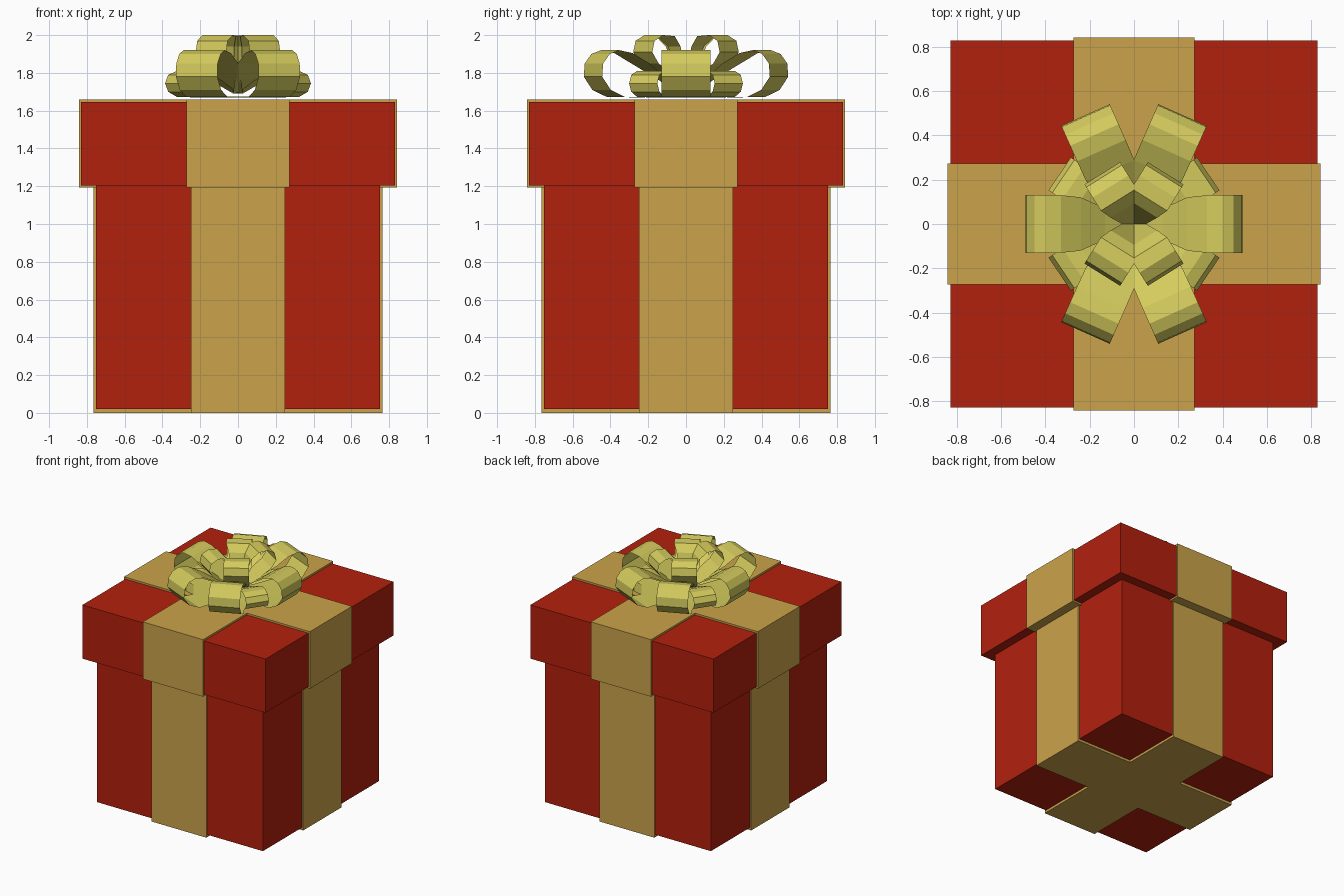
import bpy, bmesh, math

if "Cube" in bpy.data.objects:
    bpy.data.objects.remove(bpy.data.objects["Cube"])


def material(name, rgb):
    m = bpy.data.materials.new(name)
    m.diffuse_color = (*rgb, 1)
    m.use_nodes = True
    m.node_tree.nodes["Principled BSDF"].inputs["Base Color"].default_value = m.diffuse_color
    return m


RED = material("red paper", (0.45, 0.015, 0.004))
GOLD = material("gold ribbon", (0.60, 0.37, 0.07))
YELLOW = material("yellow bow", (0.66, 0.60, 0.11))


def make_object(name, bm, mat):
    me = bpy.data.meshes.new(name)
    bm.to_mesh(me)
    bm.free()
    me.materials.append(mat)
    ob = bpy.data.objects.new(name, me)
    bpy.context.collection.objects.link(ob)
    return ob


def prism(name, outline, z0, z1, mat):
    """Closed vertical prism from a counter-clockwise outline."""
    bm = bmesh.new()
    low = [bm.verts.new((x, y, z0)) for x, y in outline]
    high = [bm.verts.new((x, y, z1)) for x, y in outline]
    bm.faces.new(low[::-1])
    bm.faces.new(high)
    n = len(outline)
    for i in range(n):
        j = (i + 1) % n
        bm.faces.new((low[i], low[j], high[j], high[i]))
    return make_object(name, bm, mat)


def square(h):
    return [(-h, -h), (h, -h), (h, h), (-h, h)]


def cross(h, w):
    """Plus-shaped outline: one arm rotated four times."""
    pts = []
    for k in range(4):
        c, s = round(math.cos(k * math.pi / 2)), round(math.sin(k * math.pi / 2))
        for x, y in ((h, -w), (h, w), (w, w)):
            pts.append((c * x - s * y, s * x + c * y))
    return pts


# Box, lid and the crossed ribbons wrapped round them
prism("box_body", square(0.753), 0.02, 1.21, RED)
prism("box_ribbon", cross(0.765, 0.248), 0.0, 1.205, GOLD)
prism("lid", square(0.83), 1.205, 1.645, RED)
prism("lid_ribbon", cross(0.843, 0.273), 1.192, 1.66, GOLD)

# Bow loop side profiles: distance from centre, height above the lid
WIDE = [(0, 0.005), (0.2, 0), (0.37, 0.003), (0.445, 0.04), (0.49, 0.11),
        (0.485, 0.18), (0.45, 0.23), (0.40, 0.25), (0.33, 0.235),
        (0.24, 0.18), (0.13, 0.10), (0, 0.02)]
LOW = [(0, 0.005), (0.2, 0), (0.33, 0.003), (0.385, 0.03), (0.405, 0.075),
       (0.385, 0.12), (0.33, 0.14), (0.26, 0.135), (0.15, 0.09), (0, 0.02)]
TALL = [(0, 0.02), (0.10, 0.08), (0.17, 0.14), (0.23, 0.18), (0.27, 0.24),
        (0.255, 0.30), (0.2, 0.33), (0.13, 0.325), (0.08, 0.27),
        (0.04, 0.15), (0, 0.03)]


def bow_loop(name, profile, angle, half_width, base, taper, stretch=1.0):
    """Ribbon strip that follows the profile and narrows to the centre."""
    bm = bmesh.new()
    c, s = math.cos(math.radians(angle)), math.sin(math.radians(angle))
    rows = []
    for r, h in profile:
        r *= stretch
        w = min(half_width, base + taper * r)
        rows.append([bm.verts.new((c * r - s * y, s * r + c * y, 1.67 + h))
                     for y in (-w, w)])
    for a, b in zip(rows, rows[1:]):
        bm.faces.new((a[0], b[0], b[1], a[1]))
    return make_object(name, bm, YELLOW)


# Side loops
for a in (0, 180):
    bow_loop("bow_side_loop", WIDE, a, 0.13, 0.01, 0.46)
# Diagonal loops, mirrored into all four quarters
for sx in (0, 1):
    for sy in (1, -1):
        def turn(a):
            return sy * (180 - a if sx else a)
        bow_loop("bow_long_loop", WIDE, turn(66), 0.12, 0.005, 0.43, 1.1)
        bow_loop("bow_low_loop", LOW, turn(34), 0.09, 0.01, 0.4)
        bow_loop("bow_top_loop", TALL, turn(58), 0.095, 0.03, 0.55)
